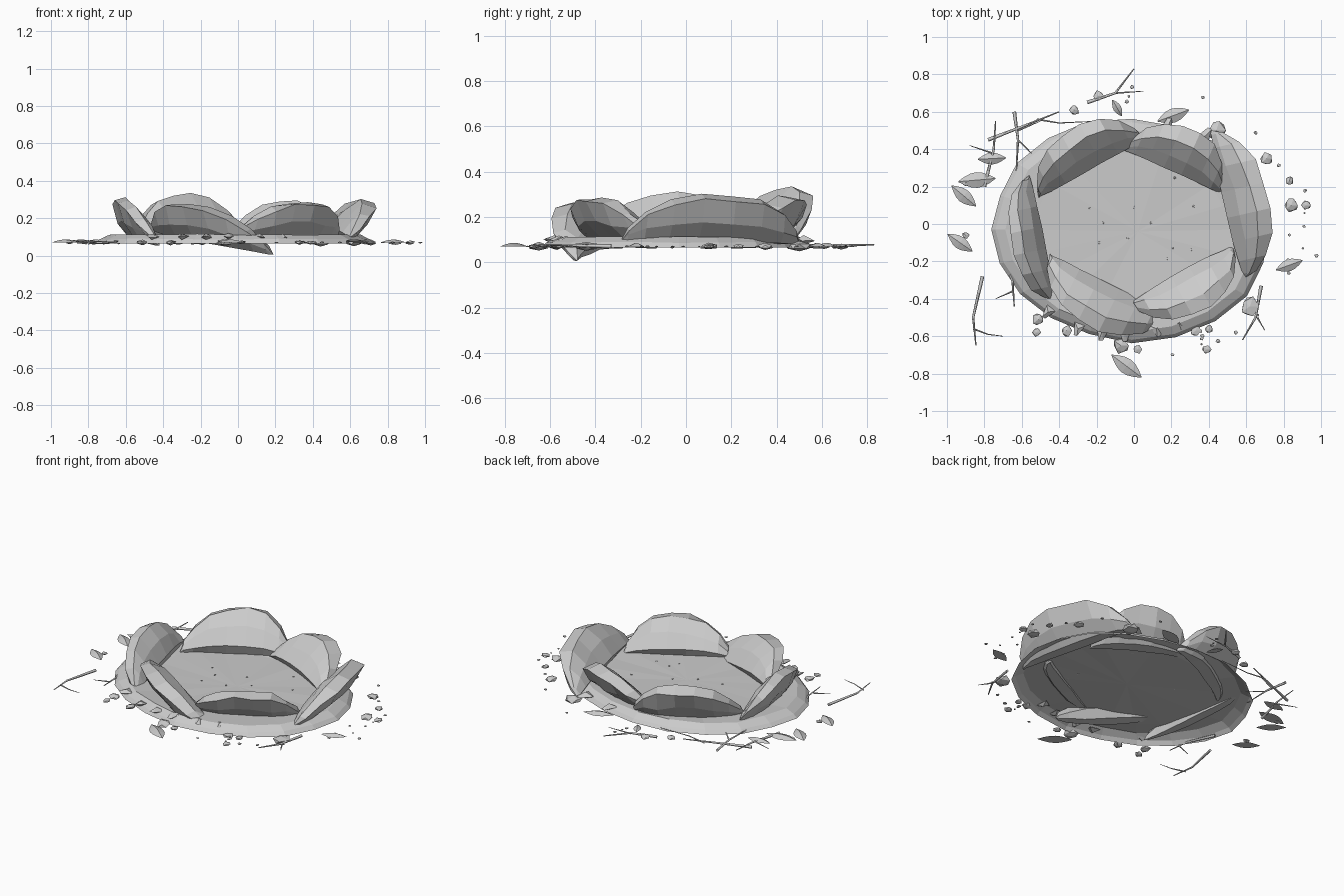
import bpy, bmesh, math, random
from mathutils import Vector

random.seed(4)
if "Cube" in bpy.data.objects:
    bpy.data.objects.remove(bpy.data.objects["Cube"])

stone = bpy.data.materials.new("stone grey")
stone.use_nodes = True
GREY = (0.6, 0.6, 0.6, 1)
stone.diffuse_color = GREY
stone.node_tree.nodes["Principled BSDF"].inputs["Base Color"].default_value = GREY
GROUND = 0.07


def add_object(name, data):
    data.materials.append(stone)
    obj = bpy.data.objects.new(name, data)
    bpy.context.collection.objects.link(obj)
    return obj


def finish(name, bm):
    bmesh.ops.recalc_face_normals(bm, faces=bm.faces)
    mesh = bpy.data.meshes.new(name)
    bm.to_mesh(mesh)
    bm.free()
    return add_object(name, mesh)


def bridge(bm, a, b):
    n = len(a)
    for i in range(n):
        bm.faces.new((a[i], a[(i + 1) % n], b[(i + 1) % n], b[i]))


def fan(bm, ring, tip):
    n = len(ring)
    for i in range(n):
        bm.faces.new((ring[i], ring[(i + 1) % n], tip))


def jitter(amount):
    return random.uniform(-amount, amount)


# Crater floor: open irregular sheet with a sloping skirt and a faceted fan inside
def crater_floor():
    bm = bmesh.new()
    sides = 20
    wobble = [1 + jitter(0.025) for _ in range(sides)]
    rings = []
    for scale, z in ((1, 0.066), (0.97, 0.087), (0.9, 0.113), (0.7, 0.103)):
        ring = []
        for i in range(sides):
            a = math.tau * i / sides
            r = scale * wobble[i]
            ring.append(bm.verts.new((0.75 * r * math.cos(a) - 0.012,
                                      0.595 * r * math.sin(a) - 0.03,
                                      z + (jitter(0.004) if z > 0.08 else 0))))
        rings.append(ring)
    for a, b in zip(rings, rings[1:]):
        bridge(bm, a, b)
    fan(bm, rings[-1], bm.verts.new((0.02, -0.04, 0.098)))
    finish("crater_floor", bm)


# Upturned slab: outward-leaning lens-shaped section lofted along a chord
PROFILE = ((0.12, 0), (0, 0.28), (0.28, 0.68), (0.66, 1), (1, 0.9), (0.8, 0.42), (0.42, 0))


def slab(name, start, end, depth, height, skew=0, bulge=0):
    bm = bmesh.new()
    p, q = Vector(start), Vector(end)
    along = (q - p).normalized()
    out = Vector((along.y, -along.x, 0)).normalized()
    if out.dot((p + q) / 2) < 0:
        out = -out
    rings = []
    steps = 9
    for i in range(1, steps):
        u = -math.cos(math.pi * i / steps)
        size = (1 - abs(u) ** 2.4) ** 0.65 * (1 + skew * u)
        base = p.lerp(q, (u + 1) / 2) + out * bulge * (1 - u * u)
        ring = []
        for d, z in PROFILE:
            rough = 0.009 if z > 0.3 else 0.003
            ring.append(bm.verts.new(base + out * (d * depth * size + jitter(rough))
                                     + Vector((0, 0, z * height * size + jitter(rough)))))
        rings.append(ring)
    for a, b in zip(rings, rings[1:]):
        bridge(bm, a, b)
    fan(bm, rings[0], bm.verts.new(p))
    fan(bm, rings[-1], bm.verts.new(q))
    finish(name, bm)


# Leaf: pointed outline folded along its midrib
def leaf(name, x, y, length, degrees):
    bm = bmesh.new()
    a = math.radians(degrees)
    rows = []
    for i in range(7):
        t = i / 6
        w = 0.2 * length * math.sin(math.pi * t) + 0.002
        rows.append([])
        for side, lift in ((-1, 0), (0, 0.016), (1, 0)):
            lx, ly = (t - 0.5) * length, side * w
            rows[-1].append(bm.verts.new((x + lx * math.cos(a) - ly * math.sin(a),
                                          y + lx * math.sin(a) + ly * math.cos(a),
                                          GROUND + lift * math.sin(math.pi * t))))
    for r, s in zip(rows, rows[1:]):
        bridge(bm, r, s)
    finish(name, bm)


# Pebble: squashed, roughened low-poly ball
def pebble(name, x, y, radius, z=GROUND):
    bm = bmesh.new()
    bmesh.ops.create_icosphere(bm, subdivisions=1, radius=radius)
    for v in bm.verts:
        v.co *= random.uniform(0.75, 1.2)
        v.co = Vector((v.co.x + x, v.co.y + y, v.co.z * 0.4 + z))
    finish(name, bm)


# Shard: angular broken chip pointing outward over the rim
def shard(name, x, y, size):
    bm = bmesh.new()
    out = Vector((x, y, 0)).normalized()
    side = Vector((-out.y, out.x, 0))
    mid = Vector((x, y, 0.1))
    ring = [bm.verts.new(mid + side * s * size + out * o * size + Vector((0, 0, jitter(0.01))))
            for s, o in ((-0.8, -0.6), (0.7, -0.8), (0.35, 0.9), (-0.1, 1))]
    fan(bm, ring, bm.verts.new(mid + Vector((0, 0, 0.4 * size))))
    fan(bm, ring, bm.verts.new(mid - Vector((0, 0, 0.4 * size))))
    finish(name, bm)


# Twig: tapered square-section strands sharing one curve object
def twig(name, *strands):
    curve = bpy.data.curves.new(name, "CURVE")
    curve.dimensions = "3D"
    curve.bevel_depth = 0.01
    curve.bevel_resolution = 0
    curve.use_fill_caps = True
    for n, points in enumerate(strands):
        spline = curve.splines.new("POLY")
        spline.points.add(len(points) - 1)
        for i, (x, y) in enumerate(points):
            spline.points[i].co = (x, y, GROUND + 0.004 * i, 1)
            spline.points[i].radius = (1 - 0.7 * i / (len(points) - 1)) * (0.5 if n else 1)
    add_object(name, curve)


crater_floor()

slab("slab_back_right", (-0.51, 0.14, 0.1), (0.06, 0.45, 0.09), 0.24, 0.235, 0.1)
slab("slab_back_left", (-0.06, 0.4, 0.1), (0.47, 0.16, 0.08), 0.25, 0.2, 0.04)
slab("slab_left", (0.41, 0.5, 0.08), (0.59, -0.29, 0.09), 0.24, 0.215, 0, -0.02)
slab("slab_front_left", (-0.02, -0.42, 0.1), (0.53, -0.12, 0.09), 0.24, 0.195, 0.08, -0.02)
slab("slab_front_right", (-0.45, -0.16, 0.13), (0.19, -0.48, 0.006), 0.25, 0.205, 0)
slab("slab_right", (-0.56, 0.26, 0.11), (-0.42, -0.41, 0.055), 0.18, 0.225, 0, -0.01)

for i, spec in enumerate((
        (-0.84, 0.235, 0.2, 5), (-0.91, 0.15, 0.17, -40), (-0.93, -0.1, 0.16, -35),
        (-0.76, 0.35, 0.15, 3), (-0.04, -0.76, 0.2, -37), (0.21, 0.58, 0.18, 20),
        (0.83, -0.22, 0.15, 20), (-0.09, 0.62, 0.1, 120))):
    leaf(f"leaf_{i + 1}", *spec)

for i, spec in enumerate((
        (-0.19, 0.685, 0.03), (-0.32, 0.61, 0.03), (0.44, 0.5, 0.05), (0.71, 0.35, 0.035),
        (0.83, 0.23, 0.025), (0.84, 0.1, 0.04), (0.92, 0.1, 0.025), (-0.51, -0.51, 0.035),
        (-0.52, -0.58, 0.025), (-0.36, -0.57, 0.035), (-0.07, -0.65, 0.045), (0.02, -0.67, 0.025),
        (0.39, -0.67, 0.025), (0.33, -0.57, 0.03), (0.4, -0.56, 0.022), (0.62, -0.44, 0.055),
        (-0.9, -0.06, 0.02), (-0.9, 0.22, 0.02))):
    pebble(f"pebble_{i + 1}", *spec)

for i, spec in enumerate((
        (-0.46, -0.47, 0.04), (-0.3, -0.56, 0.04), (-0.17, -0.575, 0.05), (-0.05, -0.58, 0.05),
        (0.12, -0.56, 0.045), (0.24, -0.53, 0.04), (0.18, 0.52, 0.05), (0.38, 0.47, 0.05))):
    shard(f"shard_{i + 1}", *spec)

# Scattered grit outside the rim and a little on the floor
for i in range(24):
    a, r = random.uniform(-2.2, 1.9), random.uniform(1.08, 1.3)
    pebble(f"grit_{i + 1}", 0.73 * r * math.cos(a), 0.58 * r * math.sin(a),
           random.uniform(0.006, 0.013))
for i in range(12):
    pebble(f"floor_grit_{i + 1}", jitter(0.32), jitter(0.25), 0.007, 0.104)
pebble("grit_far_left", 0.975, -0.17, 0.012)

twig("twig_back", ((-0.25, 0.65), (-0.1, 0.7), (0, 0.83)), ((-0.1, 0.7), (0.05, 0.71)))
twig("twig_back_right", ((-0.78, 0.45), (-0.6, 0.52), (-0.4, 0.6)),
     ((-0.52, 0.56), (-0.4, 0.54), (-0.2, 0.55)))
twig("twig_right_inner", ((-0.64, 0.6), (-0.62, 0.45), (-0.63, 0.27)),
     ((-0.62, 0.45), (-0.52, 0.35)), ((-0.62, 0.5), (-0.5, 0.55)))
twig("twig_right_outer", ((-0.8, 0.2), (-0.75, 0.4), (-0.74, 0.55)), ((-0.76, 0.38), (-0.88, 0.42)))
twig("twig_front_right", ((-0.81, -0.28), (-0.86, -0.5), (-0.845, -0.65)),
     ((-0.86, -0.56), (-0.78, -0.59), (-0.7, -0.6)))
twig("twig_right_rim", ((-0.72, -0.13), (-0.65, -0.3), (-0.64, -0.44)), ((-0.65, -0.36), (-0.74, -0.4)))
twig("twig_front_left", ((0.68, -0.33), (0.65, -0.5), (0.58, -0.62)), ((0.66, -0.5), (0.7, -0.57)))
